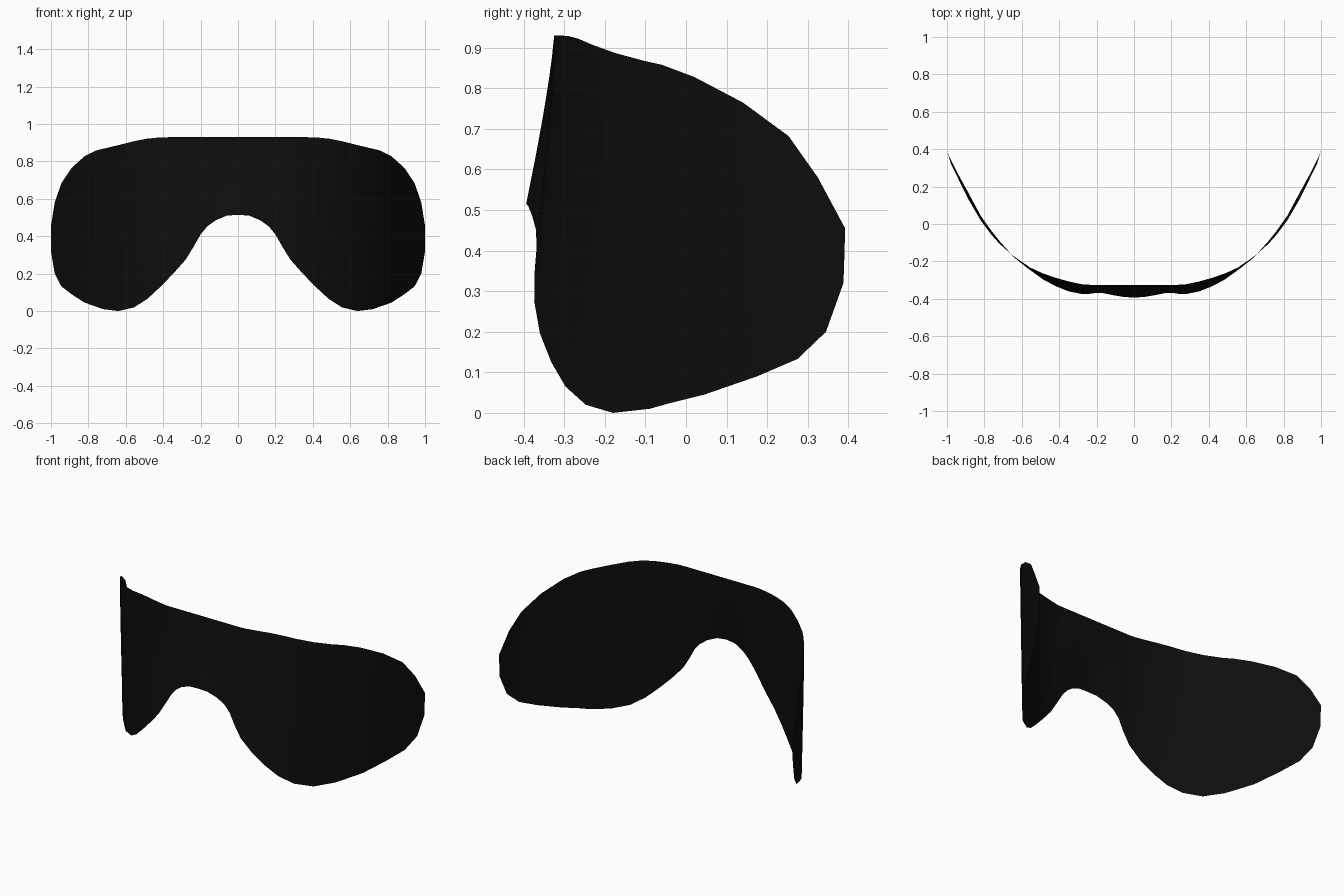
import bpy, bmesh

# Columns of the wraparound lens, right half: x, top z, bottom z, top y, bottom y
COLUMNS = [
    (0.00, 0.93, 0.515, -0.325, -0.394),
    (0.06, 0.93, 0.51, -0.325, -0.389),
    (0.12, 0.93, 0.485, -0.325, -0.379),
    (0.165, 0.93, 0.452, -0.325, -0.37),
    (0.20, 0.93, 0.41, -0.325, -0.368),
    (0.235, 0.93, 0.348, -0.325, -0.373),
    (0.28, 0.93, 0.275, -0.322, -0.374),
    (0.35, 0.93, 0.196, -0.307, -0.36),
    (0.42, 0.928, 0.125, -0.287, -0.332),
    (0.485, 0.922, 0.065, -0.265, -0.297),
    (0.555, 0.908, 0.02, -0.233, -0.247),
    (0.64, 0.887, 0.0, -0.175, -0.18),
    (0.72, 0.868, 0.01, -0.105, -0.09),
    (0.76, 0.858, 0.024, -0.06, -0.04),
    (0.82, 0.828, 0.045, 0.02, 0.045),
    (0.89, 0.765, 0.09, 0.14, 0.175),
    (0.945, 0.682, 0.133, 0.253, 0.275),
    (0.98, 0.58, 0.20, 0.325, 0.345),
    (1.00, 0.455, 0.32, 0.392, 0.388),
]
ROWS = 8

black = bpy.data.materials.new("black_lens")
black.diffuse_color = (0.0042, 0.0042, 0.0042, 1)

# Curved sheet: each column runs from the brow edge to the lower edge
bm = bmesh.new()
grid = []
for x, zt, zb, yt, yb in COLUMNS:
    col = []
    for r in range(ROWS + 1):
        t = r / ROWS
        y = yt + (yb - yt) * t ** 1.25
        col.append(bm.verts.new((x, y, zt + (zb - zt) * t)))
    grid.append(col)
for a, b in zip(grid, grid[1:]):
    for r in range(ROWS):
        bm.faces.new((a[r], a[r + 1], b[r + 1], b[r]))

mesh = bpy.data.meshes.new("visor_lens")
bm.to_mesh(mesh)
bm.free()
mesh.materials.append(black)
lens = bpy.data.objects.new("visor_lens", mesh)
bpy.context.collection.objects.link(lens)

# Left half by mirroring
mirror = lens.modifiers.new("mirror", 'MIRROR')
mirror.use_axis[0] = True
mirror.use_clip = True

bpy.context.view_layer.objects.active = lens
lens.select_set(True)
bpy.ops.object.shade_smooth()
